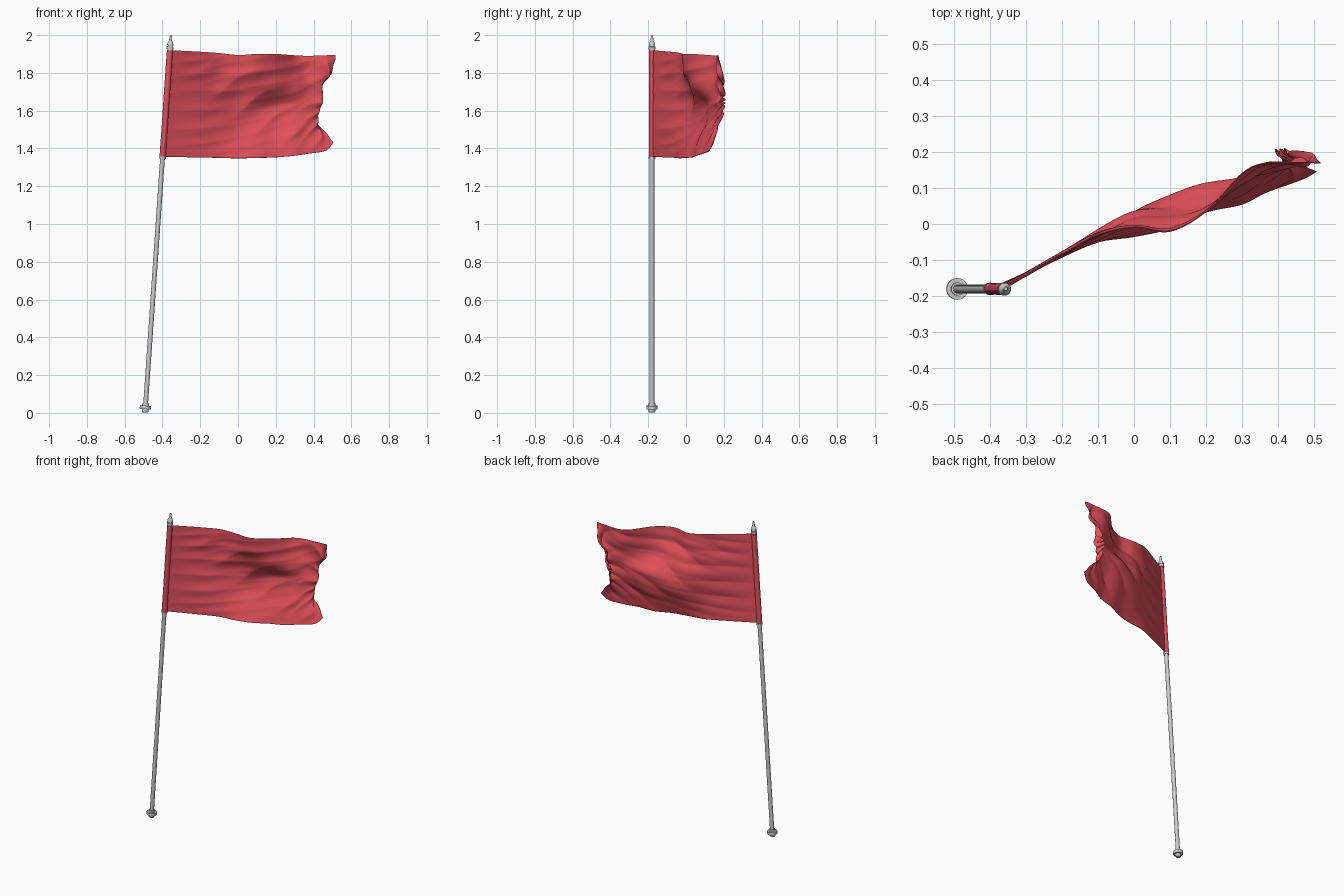
import bpy, math
from mathutils import Vector

if "Cube" in bpy.data.objects:
    bpy.data.objects.remove(bpy.data.objects["Cube"])

RED = bpy.data.materials.new("red_cloth")
RED.diffuse_color = (0.76, 0.08, 0.105, 1)
RED.use_nodes = True
RED.node_tree.nodes["Principled BSDF"].inputs["Base Color"].default_value = RED.diffuse_color

FOOT = Vector((-0.492, -0.18, 0.002))
TIP = Vector((-0.355, -0.18, 2.0))
AXIS = (TIP - FOOT).normalized()
TILT = AXIS.to_track_quat('Z', 'Y').to_matrix()


def pole_x(z):
    return FOOT.x + (z - FOOT.z) * AXIS.x / AXIS.z


def add_mesh(name, verts, faces, mat=None, angle=30):
    me = bpy.data.meshes.new(name)
    me.from_pydata(verts, [], faces)
    ob = bpy.data.objects.new(name, me)
    bpy.context.collection.objects.link(ob)
    if mat:
        me.materials.append(mat)
    bpy.ops.object.select_all(action='DESELECT')
    ob.select_set(True)
    bpy.context.view_layer.objects.active = ob
    bpy.ops.object.shade_smooth_by_angle(angle=math.radians(angle))
    return ob


def lathe(name, profile, mat=None, n=24):
    """Revolve (radius, distance along the pole) points about the tilted pole."""
    verts, faces = [], []
    for r, s in profile:
        for k in range(n):
            a = math.tau * k / n
            verts.append(FOOT + TILT @ Vector((r * math.cos(a), r * math.sin(a), s)))
    for i in range(len(profile) - 1):
        for k in range(n):
            a, b = i * n + k, i * n + (k + 1) % n
            faces.append((a, b, b + n, a + n))
    faces.append(tuple(range(n))[::-1])
    faces.append(tuple(range(len(verts) - n, len(verts))))
    return add_mesh(name, verts, faces, mat)


# Pole, foot, lower collar and finial
lathe("pole", [(0.0125, 0.03), (0.0125, 1.94)])
lathe("foot", [(0.014, 0), (0.018, 0.006), (0.018, 0.018), (0.03, 0.018),
               (0.03, 0.036), (0.018, 0.036), (0.018, 0.048), (0.0125, 0.048)])
lathe("sleeve_collar", [(0.012, 1.347), (0.0175, 1.347), (0.0175, 1.357), (0.012, 1.357)])
lathe("finial", [(0.0125, 1.928), (0.0185, 1.928), (0.0185, 1.942), (0.013, 1.942), (0.013, 1.949),
                 (0.017, 1.949), (0.017, 1.955), (0.0135, 1.965), (0.0085, 1.972), (0.007, 1.985),
                 (0.005, 2.001)])

# Red sleeve round the pole
lathe("flag_sleeve", [(0.013, 1.358), (0.0165, 1.358), (0.016, 1.55), (0.0165, 1.75),
                      (0.016, 1.922), (0.013, 1.922)], RED)

# Flag: coarse control grid, rows run top to bottom, columns from pole to free end
COL_X = [-0.2, -0.1, 0.0, 0.1, 0.2, 0.3, 0.37]
EDGE_X = [0.46, 0.465, 0.445, 0.445, 0.42, 0.435, 0.465]
TIP_X = [0.51, 0.505, 0.44, 0.405, 0.40, 0.44, 0.512]
ROW_Y = [
    [-.18, -.085, -.03, -.010, -.02, .035, .14, .17, .17, .17],
    [-.18, -.085, -.03, -.005, -.008, .04, .125, .165, .165, .185],
    [-.18, -.08, -.025, .015, .028, .055, .11, .155, .18, .200],
    [-.18, -.08, -.018, .036, .07, .11, .13, .145, .17, .202],
    [-.18, -.085, -.028, .03, .068, .098, .11, .135, .168, .195],
    [-.18, -.09, -.042, -.003, .025, .06, .08, .11, .14, .165],
    [-.18, -.09, -.05, -.035, -.012, .033, .055, .09, .122, .145]]
TOP_Z = [1.92, 1.912, 1.905, 1.895, 1.90, 1.90, 1.893, 1.89, 1.893, 1.896]
LOW_Z = [1.356, 1.352, 1.35, 1.348, 1.35, 1.353, 1.362, 1.372, 1.388, 1.43]

grid = []
for r, ys in enumerate(ROW_Y):
    row = []
    for c, y in enumerate(ys):
        z = TOP_Z[c] + (LOW_Z[c] - TOP_Z[c]) * r / 6
        xs = [pole_x(z)] + COL_X + [EDGE_X[r], TIP_X[r]]
        row.append(Vector((xs[c], y, z)))
    grid.append(row)


def spline(pts, t):
    """Catmull-Rom through evenly spaced points, t in 0..1."""
    n = len(pts) - 1
    i = min(int(t * n), n - 1)
    f = t * n - i
    b, c = pts[i], pts[i + 1]
    a = pts[i - 1] if i else 2 * b - c
    d = pts[i + 2] if i + 2 <= n else 2 * c - b
    return b + 0.5 * f * ((c - a) + f * ((2 * a - 5 * b + 4 * c - d) + f * (3 * (b - c) + d - a)))


def ridge(p):
    """Round-topped pleat with a sharp valley."""
    return 1.8 * abs(math.sin(p / 2)) ** 1.1 - 1.1


def wrinkle(u, v):
    """Fine pleats: fanned by the pole, diagonal in the middle, crumpled at the free end."""
    hold = min(1, u * 9)
    mid = math.sin(math.pi * min(1, u * 1.05)) if u < 0.95 else 0
    edge = min(1, v * 8 + 0.1, (1 - v) * 5 + 0.1)
    pole = math.exp(-u * 3) * ridge(44 * v + 12 * u + 2.0 * math.sin(5 * v + 5 * u))
    fade = 0.55 + 0.45 * math.sin(9 * u - 7 * v + 1)
    diag = mid * fade * ridge(24 * v + 17 * u + 1.8 * math.sin(6 * u - 4 * v))
    fine = mid * (1 - v) * ridge(47 * v + 24 * u + 2 * math.sin(7 * u))
    s = max(0, (u - 0.6) / 0.4) ** 1.4
    fan = math.atan2(v - 0.52, 1.1 - u)
    crumple = s * ridge(15 * fan + 3 * math.sin(9 * u) + 1.5 * math.sin(8 * v))
    return hold * edge * (0.005 * pole + 0.007 * diag + 0.003 * fine + 0.010 * crumple)


NU, NV = 170, 110
verts, faces = [], []
for j in range(NV + 1):
    v = j / NV
    for i in range(NU + 1):
        u = i / NU
        p = spline([spline(row, u) for row in grid], v)
        w = wrinkle(u, v)
        end = max(0, (u - 0.8) / 0.2)
        p += Vector((-0.35 * w + 0.006 * end * math.sin(29 * v + 1), w,
                     0.006 * end * math.sin(23 * v + 6 * u) * math.sin(math.pi * v)))
        verts.append(p)
for j in range(NV):
    for i in range(NU):
        a = j * (NU + 1) + i
        faces.append((a, a + NU + 1, a + NU + 2, a + 1))
flag = add_mesh("flag_cloth", verts, faces, RED, 60)
mod = flag.modifiers.new("thickness", 'SOLIDIFY')
mod.thickness = 0.003
mod.offset = 0
